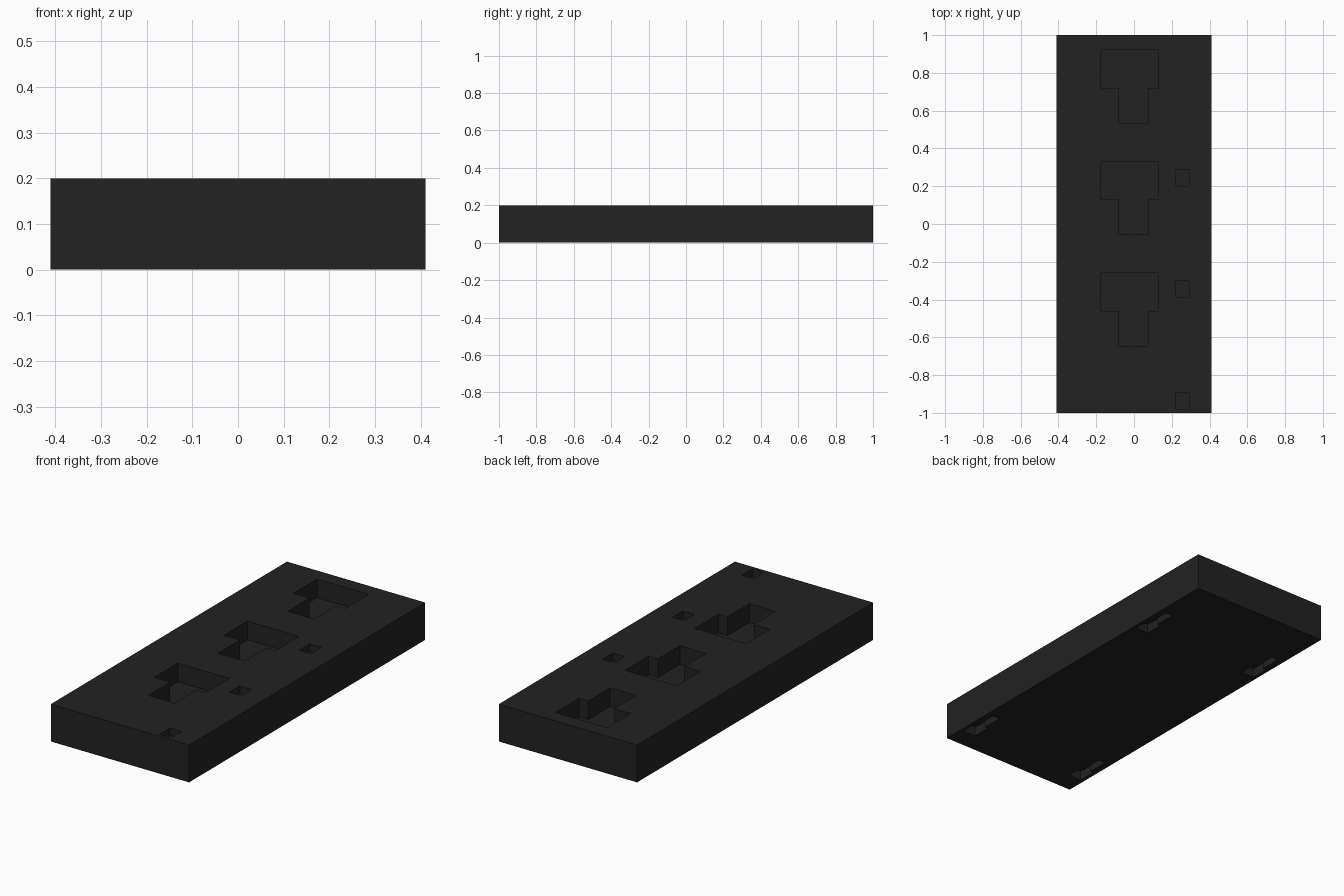
import bpy, bmesh

if "Cube" in bpy.data.objects:
    bpy.data.objects.remove(bpy.data.objects["Cube"])

black = bpy.data.materials.new("matte black")
black.diffuse_color = (0.016, 0.016, 0.016, 1)
black.use_nodes = True
black.node_tree.nodes["Principled BSDF"].inputs["Base Color"].default_value = black.diffuse_color


def prism(bm, outline, z0, z1):
    """Extrude a closed outline from z0 up to z1."""
    face = bm.faces.new([bm.verts.new((x, y, z0)) for x, y in outline])
    top = bmesh.ops.extrude_face_region(bm, geom=[face])["geom"]
    bmesh.ops.translate(bm, vec=(0, 0, z1 - z0),
                        verts=[v for v in top if isinstance(v, bmesh.types.BMVert)])


def rect(x0, x1, y0, y1):
    return [(x0, y0), (x1, y0), (x1, y1), (x0, y1)]


def tee(bar, stem, y_stem, y_mid, y_bar):
    """T outline: wide bar between y_mid and y_bar, narrow stem to y_stem."""
    return [(bar[0], y_bar), (bar[0], y_mid), (stem[0], y_mid), (stem[0], y_stem),
            (stem[1], y_stem), (stem[1], y_mid), (bar[1], y_mid), (bar[1], y_bar)]


def finish(bm, name):
    bmesh.ops.recalc_face_normals(bm, faces=bm.faces)
    mesh = bpy.data.meshes.new(name)
    bm.to_mesh(mesh)
    bm.free()
    mesh.materials.append(black)
    obj = bpy.data.objects.new(name, mesh)
    bpy.context.collection.objects.link(obj)
    return obj


# Housing slab
bm = bmesh.new()
prism(bm, rect(-0.41, 0.41, -1, 1), 0, 0.2)
housing = finish(bm, "housing")

cuts = bmesh.new()
# T-shaped sockets in the top
for y in (0.92, 0.33, -0.26):
    prism(cuts, tee((-0.175, 0.13), (-0.08, 0.075), y - 0.385, y - 0.2, y), 0.1, 0.25)
# Small indicator wells beside them
for y in (0.2, -0.39, -0.98):
    prism(cuts, rect(0.222, 0.292, y, y + 0.088), 0.16, 0.25)
# Keyhole mounting slots underneath
for x in (-0.352, 0.352):
    for y in (0.483, -0.89):
        prism(cuts, tee((x - 0.038, x + 0.038), (x - 0.02, x + 0.02),
                        y + 0.215, y + 0.1, y), -0.05, 0.05)
cutter = finish(cuts, "recess_cutter")
cutter.hide_render = True
cutter.hide_viewport = False

# Cut the recesses, then drop the cutter
mod = housing.modifiers.new("recesses", "BOOLEAN")
mod.operation = "DIFFERENCE"
mod.solver = "EXACT"
mod.object = cutter
bpy.context.view_layer.objects.active = housing
bpy.ops.object.modifier_apply(modifier=mod.name)
bpy.data.objects.remove(cutter)
